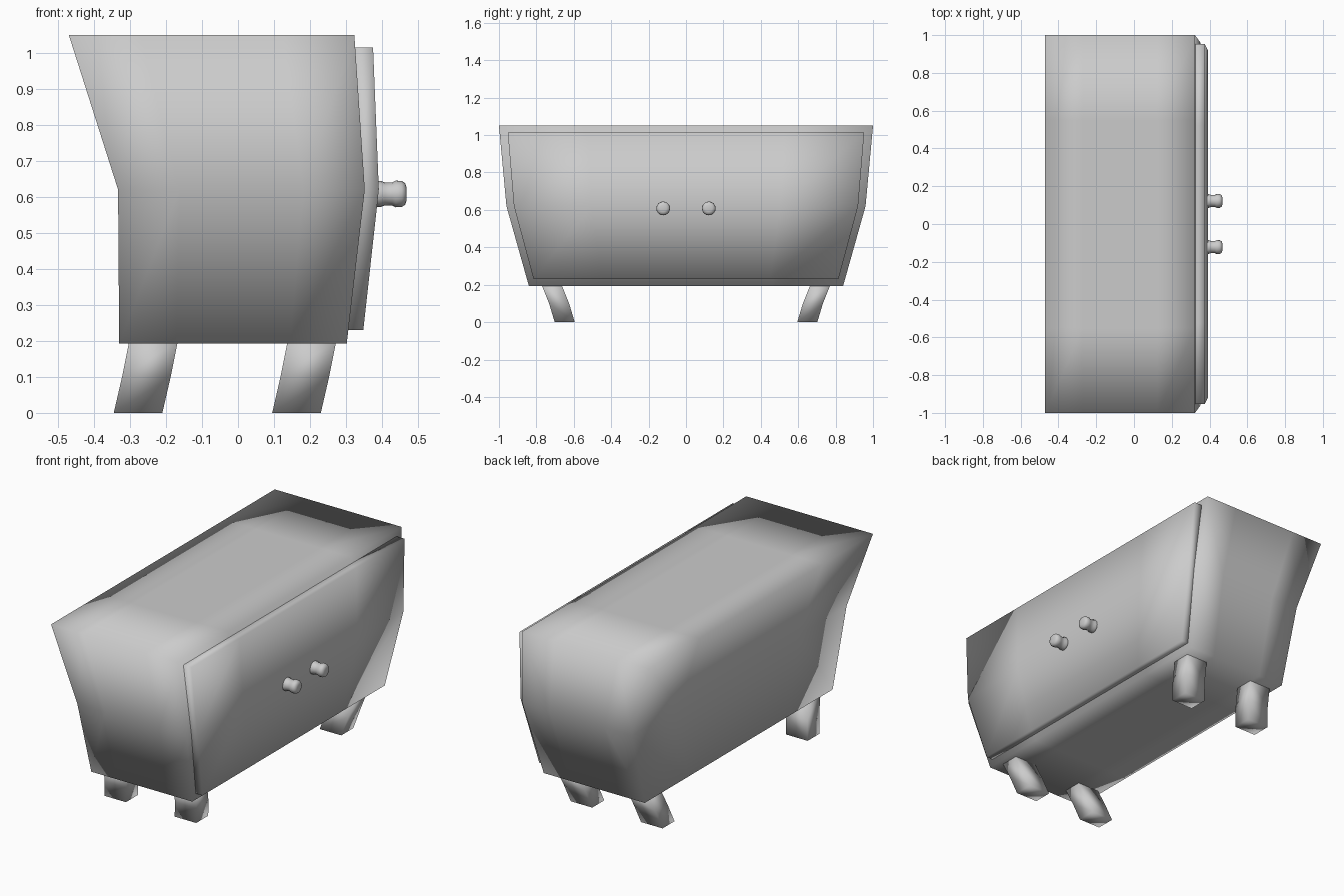
import bpy, bmesh
from math import sin, cos, pi
from itertools import product

if "Cube" in bpy.data.objects:
    bpy.data.objects.remove(bpy.data.objects["Cube"])


def finish(name, bm):
    bmesh.ops.recalc_face_normals(bm, faces=bm.faces[:])
    for f in bm.faces:
        f.smooth = True
    me = bpy.data.meshes.new(name)
    bm.to_mesh(me)
    bm.free()
    ob = bpy.data.objects.new(name, me)
    bpy.context.collection.objects.link(ob)
    return ob


def block(name, levels, us=(0, 1), vs=(0, 1)):
    """Closed smooth box lofted through (z, x0, x1, y0, y1) levels,
    with extra loops at fractions us (along x) and vs (along y)."""
    bm = bmesh.new()
    size = (len(us), len(vs), len(levels))
    verts = {}
    for i, j, k in product(*map(range, size)):
        if any(a in (0, n - 1) for a, n in zip((i, j, k), size)):
            z, x0, x1, y0, y1 = levels[k]
            verts[i, j, k] = bm.verts.new((x0 + (x1 - x0) * us[i],
                                           y0 + (y1 - y0) * vs[j], z))
    for ax in range(3):
        b, c = (ax + 1) % 3, (ax + 2) % 3
        for end in (0, size[ax] - 1):
            for p, q in product(range(size[b] - 1), range(size[c] - 1)):
                quad = []
                for dp, dq in ((0, 0), (1, 0), (1, 1), (0, 1)):
                    key = [0, 0, 0]
                    key[ax], key[b], key[c] = end, p + dp, q + dq
                    quad.append(verts[tuple(key)])
                bm.faces.new(quad)
    return finish(name, bm)


# Flared cabinet body, soft-shaded with inner loops
block("cabinet_body",
      [(0.193, -0.33, 0.302, -0.84, 0.84),
       (0.62, -0.333, 0.352, -0.96, 0.96),
       (1.05, -0.47, 0.323, -1.0, 1.0)],
      us=(0, 0.25, 0.75, 1), vs=(0, 0.225, 0.775, 1))

# Raised door panel on the +x side
block("door_panel",
      [(0.23, 0.29, 0.348, -0.815, 0.815),
       (0.62, 0.33, 0.391, -0.92, 0.92),
       (1.015, 0.31, 0.375, -0.953, 0.953)],
      vs=(0, 0.225, 0.775, 1))

# Four slanted legs, mirrored across y
for label, x in (("back", -0.345), ("front", 0.095)):
    for side, s in (("left", -1), ("right", 1)):
        block(f"{label}_{side}_leg",
              [(z, x + dx, x + dx + 0.135, s * y, s * (y + 0.107))
               for z, dx, y in ((0, 0, 0.595), (0.1, 0.023, 0.625),
                                (0.2, 0.043, 0.665))])


# Turned door knobs
def knob(name, y, n=16):
    profile = [(0.375, 0.036), (0.397, 0.036), (0.408, 0.032), (0.428, 0.032),
               (0.438, 0.037), (0.455, 0.036), (0.464, 0.030), (0.468, 0.018)]
    bm = bmesh.new()
    rings = [[bm.verts.new((x, y + r * cos(2 * pi * i / n),
                            0.608 + r * sin(2 * pi * i / n)))
              for i in range(n)] for x, r in profile]
    for a, b in zip(rings, rings[1:]):
        for i in range(n):
            bm.faces.new((a[i], a[(i + 1) % n], b[(i + 1) % n], b[i]))
    bm.faces.new(rings[0])
    bm.faces.new(rings[-1])
    finish(name, bm)


knob("left_knob", -0.122)
knob("right_knob", 0.122)
